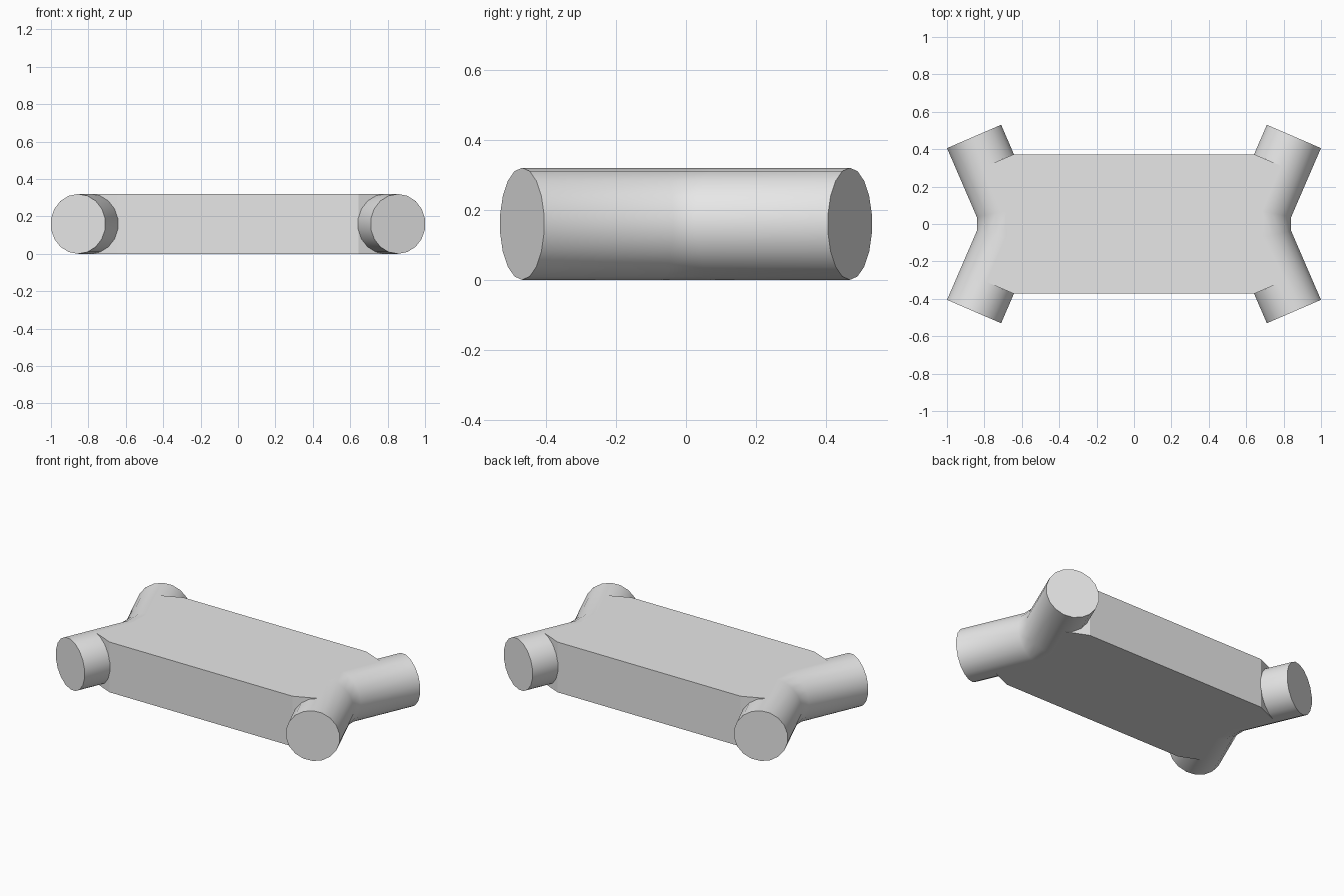
import bpy
import bmesh
from math import cos, sin, pi
from mathutils import Vector

old = bpy.data.objects.get("Cube")
if old:
    bpy.data.objects.remove(old, do_unlink=True)

GREY = (0.8, 0.8, 0.8, 1)
grey = bpy.data.materials.new("light grey")
grey.use_nodes = True
grey.diffuse_color = GREY
grey.node_tree.nodes["Principled BSDF"].inputs["Base Color"].default_value = GREY

R = 0.16                      # tube radius, also half the body height
SIDES = 18
BEND = Vector((0.683, 0.07))  # centreline bend
END = Vector((0.855, 0.468))  # centre of the open end
ALONG = (END - BEND).normalized()
ACROSS = Vector((ALONG.y, -ALONG.x))


def make_object(name, bm):
    bmesh.ops.recalc_face_normals(bm, faces=bm.faces)
    mesh = bpy.data.meshes.new(name)
    bm.to_mesh(mesh)
    bm.free()
    mesh.materials.append(grey)
    obj = bpy.data.objects.new(name, mesh)
    bpy.context.collection.objects.link(obj)
    return obj


def bent_tube(name, side):
    """Capped tube swept along a shallow V, mitred at its two bends."""
    bm = bmesh.new()
    mitre = (ACROSS + Vector((1, 0))).normalized()
    mitre /= mitre.dot(ACROSS)
    flip = Vector((1, -1))
    stations = [(END, ACROSS), (BEND, mitre),
                (BEND * flip, mitre * flip), (END * flip, ACROSS * flip)]
    rings = []
    for centre, out in stations:
        ring = []
        for i in range(SIDES):
            a = 2 * pi * i / SIDES
            p = centre + out * R * sin(a)
            ring.append(bm.verts.new((side * p.x, p.y, R + R * cos(a))))
        rings.append(ring)
    for a, b in zip(rings, rings[1:]):
        for i in range(SIDES):
            j = (i + 1) % SIDES
            bm.faces.new((a[i], a[j], b[j], b[i]))
    bm.faces.new(rings[0])
    bm.faces.new(rings[-1])
    obj = make_object(name, bm)
    bpy.ops.object.select_all(action='DESELECT')
    obj.select_set(True)
    bpy.context.view_layer.objects.active = obj
    bpy.ops.object.shade_smooth_by_angle(angle=pi / 6)


# End tubes
bent_tube("left_tube", 1)
bent_tube("right_tube", -1)

# Flat body, with its corners cut square to the tubes
corner = Vector((0.645, 0.372))
seat = BEND + ALONG * (corner - BEND).dot(ALONG)
quarter = [corner, seat, BEND]
half = quarter + [Vector((p.x, -p.y)) for p in reversed(quarter)]
outline = half + [Vector((-p.x, p.y)) for p in reversed(half)]
bm = bmesh.new()
base = bm.faces.new([bm.verts.new((p.x, p.y, 0)) for p in outline])
top = bmesh.ops.extrude_face_region(bm, geom=[base])
verts = [g for g in top["geom"] if isinstance(g, bmesh.types.BMVert)]
bmesh.ops.translate(bm, verts=verts, vec=(0, 0, 2 * R))
make_object("body", bm)
